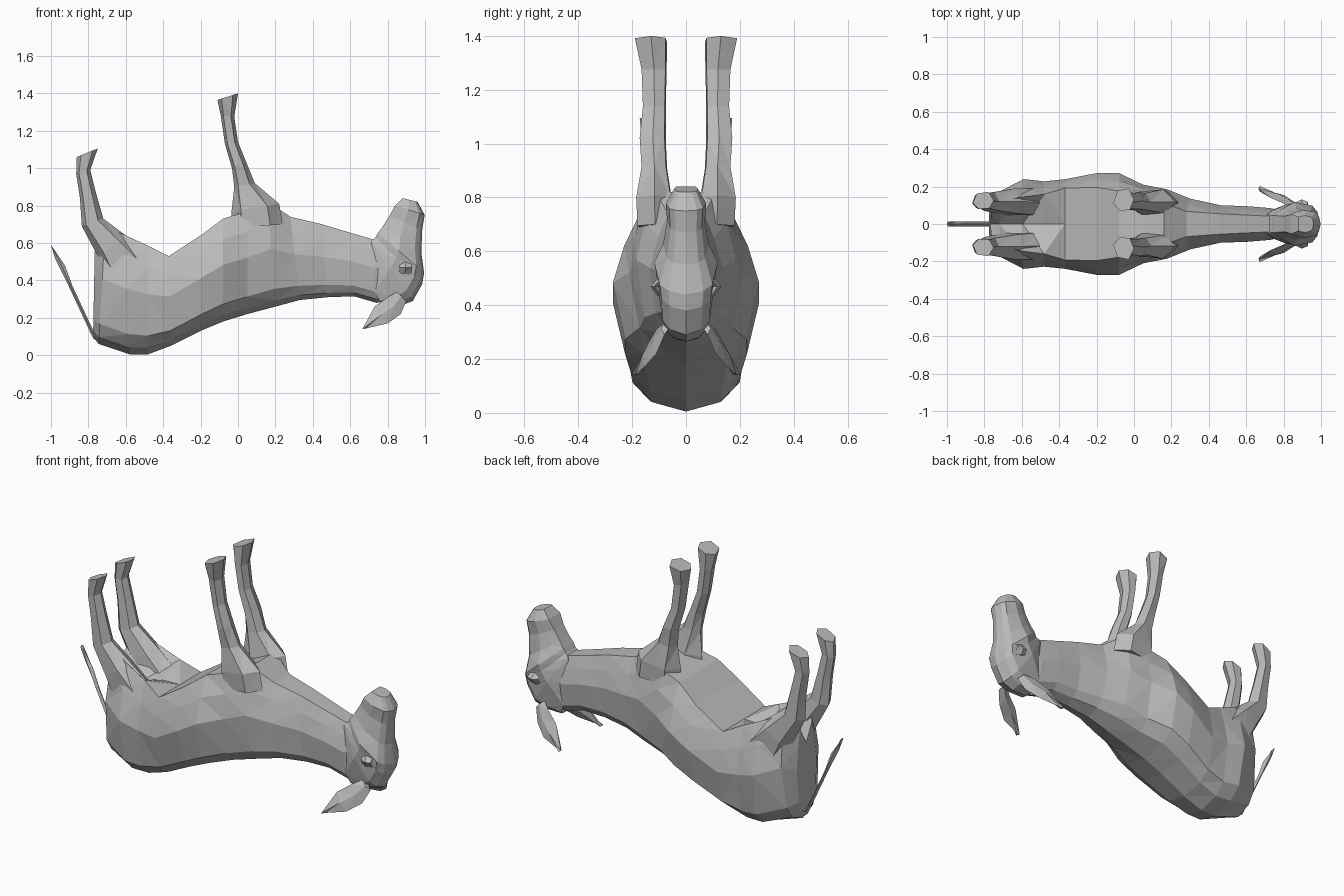
import bpy, bmesh
from mathutils import Vector

cube = bpy.data.objects.get("Cube")
if cube:
    bpy.data.objects.remove(cube, do_unlink=True)

hide = bpy.data.materials.new("plain grey")
hide.use_nodes = True
GREY = (0.5, 0.5, 0.5, 1)
hide.diffuse_color = GREY
hide.node_tree.nodes["Principled BSDF"].inputs["Base Color"].default_value = GREY


def loft(name, rings):
    """Skin closed rings of points, cap both ends, keep flat facets."""
    bm = bmesh.new()
    loops = [[bm.verts.new(p) for p in ring] for ring in rings]
    for a, b in zip(loops, loops[1:]):
        n = len(a)
        for i in range(n):
            j = (i + 1) % n
            bm.faces.new((a[i], a[j], b[j], b[i]))
    bm.faces.new(loops[0])
    bm.faces.new(loops[-1])
    bmesh.ops.triangulate(bm, faces=bm.faces[:])
    bmesh.ops.recalc_face_normals(bm, faces=bm.faces[:])
    mesh = bpy.data.meshes.new(name)
    bm.to_mesh(mesh)
    bm.free()
    mesh.materials.append(hide)
    ob = bpy.data.objects.new(name, mesh)
    bpy.context.collection.objects.link(ob)
    return ob


def pair(name, rings):
    """Build a part on the left side and its mirror on the right."""
    for side, s in (("left", 1), ("right", -1)):
        loft(side + "_" + name, [[(x, s * y, z) for x, y, z in r] for r in rings])


def trunk_ring(bx, bz, tx, tz, w, flat=0.6, groove=0):
    """Symmetric section from the back line (b) to the belly line (t)."""
    half = [(0.06, 0.55), (0.17, 0.83), (0.55, 1), (0.8, (1 + flat) / 2 + 0.02), (1, flat)]
    outline = [(0, 0)] + half + [(1 - groove, 0)] + [(t, -y) for t, y in reversed(half)]
    return [(bx + (tx - bx) * t, y * w, bz + (tz - bz) * t) for t, y in outline]


# Body and neck, from rump to throat
body = [
    (-.775, .10, -.765, .60, .09, .6, .2),
    (-.745, .06, -.71, .69, .17, .7, .3),
    (-.58, .005, -.60, .64, .24, .6, .22),
    (-.48, .005, -.48, .585, .228, .7, .1),
    (-.36, .05, -.37, .53, .24, .8),
    (-.20, .13, -.20, .64, .272, .72),
    (-.08, .18, -.08, .73, .272, .65),
    (.05, .22, .05, .77, .21, .75),
    (.20, .26, .16, .82, .185, .6),
    (.33, .295, .28, .74, .135, .5),
    (.48, .31, .45, .70, .1, .55),
    (.62, .315, .60, .655, .095, .5),
    (.74, .28, .72, .62, .085, .5),
    (.84, .30, .76, .62, .07, .5),
]
loft("body_and_neck", [trunk_ring(*s) for s in body])

# Head, from poll to muzzle
head = [
    (.77, .265, .70, .40, .07, .6),
    (.87, .265, .70, .53, .09, .6),
    (.935, .29, .715, .61, .105, .5),
    (.985, .38, .735, .63, .11, .4),
    (.995, .44, .75, .655, .118, .4),
    (.98, .55, .775, .69, .085, .5),
    (.985, .67, .81, .745, .07, .6),
    (.998, .75, .84, .80, .075, .7),
    (.96, .82, .88, .84, .045, .8),
]
loft("head", [trunk_ring(*s) for s in head])


def leg_ring(xl, zl, xr, zr, yi, yo):
    """Six-sided section between a rear and a front edge."""
    ring = []
    for u, v in ((0, .35), (.3, 0), (.8, .05), (1, .5), (.75, 1), (.2, .9)):
        ring.append((xl + (xr - xl) * u, yi + (yo - yi) * v, zl + (zr - zl) * u))
    return ring


# Legs, hoof first
pair("hind_leg", [leg_ring(*r) for r in (
    (-.862, 1.06, -.75, 1.105, .08, .172),
    (-.865, .97, -.79, .99, .085, .16),
    (-.845, .84, -.76, .87, .08, .165),
    (-.835, .69, -.72, .73, .07, .17),
    (-.75, .53, -.60, .64, .05, .19),
    (-.72, .42, -.46, .53, .04, .19),
)])
pair("front_leg", [leg_ring(*r) for r in (
    (-.11, 1.365, .0, 1.40, .07, .19),
    (-.092, 1.28, -.02, 1.275, .072, .165),
    (-.07, 1.13, .0, 1.14, .075, .16),
    (-.032, 1.0, .045, 1.03, .075, .172),
    (-.02, .90, .09, .92, .07, .165),
    (-.035, .765, .22, .81, .05, .185),
    (-.03, .68, .24, .70, .05, .18),
)])


def blade(points, thick):
    """Rings for a thin leaf; each entry is two edge points."""
    off = Vector((0, thick, 0))
    rings = []
    for a, b in points:
        a, b = Vector(a), Vector(b)
        m = (a + b) / 2
        rings.append([a, m + off, b, m - off])
    return rings


# Ears, brows and tail
pair("ear", blade([
    ((.85, .075, .34), (.90, .08, .29)),
    ((.80, .11, .31), (.87, .11, .22)),
    ((.73, .14, .26), (.80, .155, .17)),
    ((.665, .19, .14), (.68, .187, .142)),
], .015))
pair("brow", blade([
    ((.85, .09, .44), (.93, .09, .43)),
    ((.865, .115, .47), (.93, .118, .47)),
    ((.86, .08, .51), (.92, .08, .51)),
], .015))
loft("tail", blade([
    ((-.775, 0, .09), (-.745, 0, .07)),
    ((-.91, 0, .38), (-.885, 0, .37)),
    ((-.975, 0, .51), (-.925, 0, .48)),
    ((-1.0, 0, .59), (-.99, 0, .575)),
], .014))
